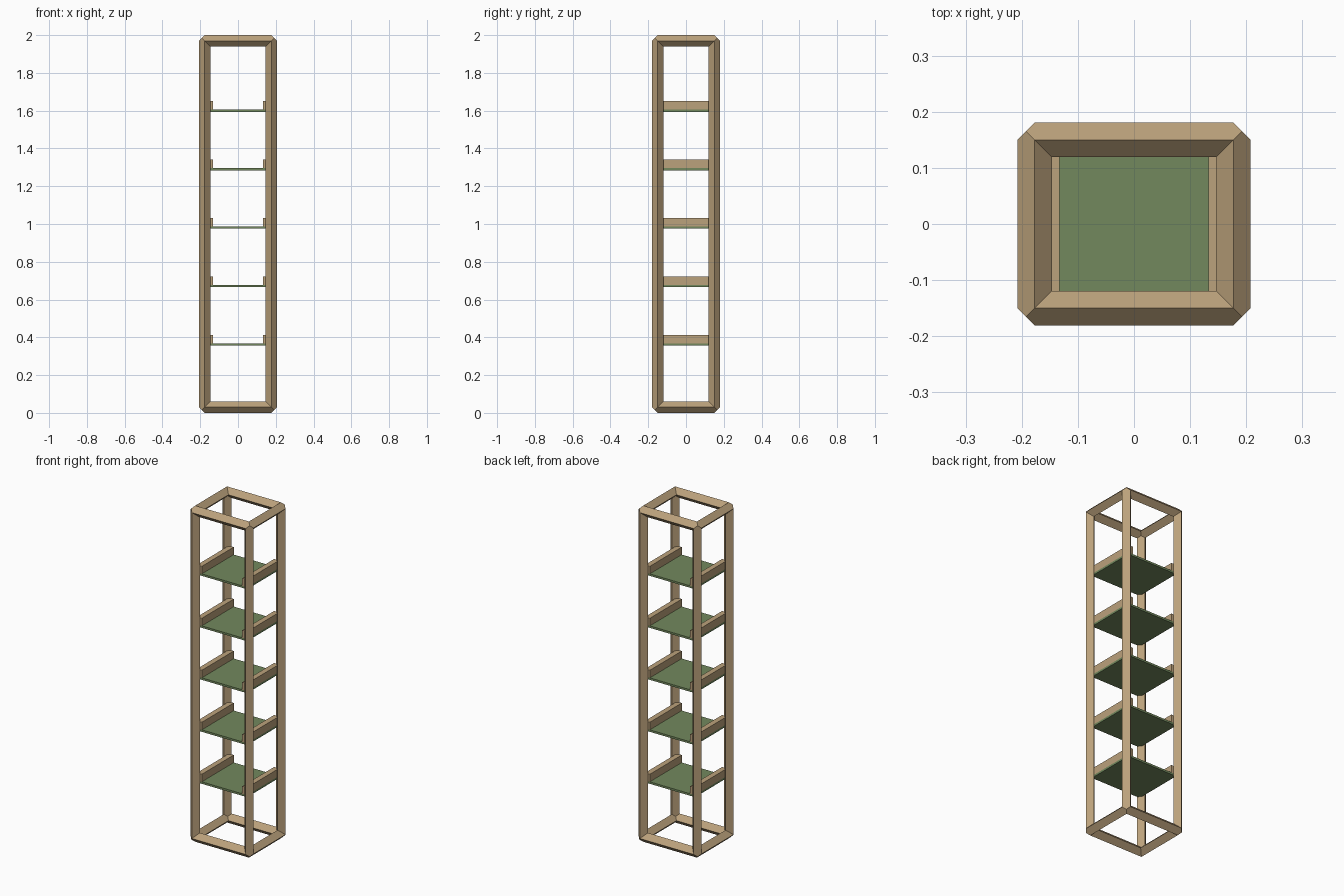
import bpy, bmesh
from mathutils import Vector

if "Cube" in bpy.data.objects:
    bpy.data.objects.remove(bpy.data.objects["Cube"])


def material(name, rgb):
    m = bpy.data.materials.new(name)
    m.diffuse_color = (*rgb, 1)
    m.use_nodes = True
    m.node_tree.nodes["Principled BSDF"].inputs["Base Color"].default_value = m.diffuse_color
    return m


wood = material("wood", (0.50, 0.36, 0.20))
green = material("green_panel", (0.17, 0.25, 0.11))

HALF = Vector((0.177, 0.15, 0.97))   # half size to the beam centre lines
MID_Z = 1.0
R = 0.0305                           # half diagonal of the diamond beams


def finish(bm, name, mat):
    bmesh.ops.remove_doubles(bm, verts=bm.verts, dist=1e-5)
    bmesh.ops.recalc_face_normals(bm, faces=bm.faces)
    me = bpy.data.meshes.new(name)
    bm.to_mesh(me)
    bm.free()
    me.materials.append(mat)
    ob = bpy.data.objects.new(name, me)
    bpy.context.collection.objects.link(ob)
    return ob


def box(name, lo, hi, mat):
    bm = bmesh.new()
    bmesh.ops.create_cube(bm, size=1)
    lo, hi = Vector(lo), Vector(hi)
    for v in bm.verts:
        v.co = (lo + hi) / 2 + v.co * (hi - lo)
    return finish(bm, name, mat)


# Frame: twelve diamond beams with mitred corners.
# Each face is half an outline of (along, across, across) offsets, mirrored to the other end.
FACES = [
    [(0, R, 0), (R / 2, R / 2, R / 2), (0, 0, R)],            # outer chamfer
    [(-R, -R, 0), (-R / 2, -R / 2, -R / 2), (-R, 0, -R)],     # inner chamfer
    [(0, R, 0), (-R, 0, -R)],                                 # side faces
    [(0, 0, R), (-R, -R, 0)],
]
bm = bmesh.new()
for axis in range(3):
    b, c = (axis + 1) % 3, (axis + 2) % 3
    for sb in (-1, 1):
        for sc in (-1, 1):
            for face in FACES:
                pts = [(1, p) for p in face] + [(-1, p) for p in reversed(face)]
                verts = []
                for end, p in pts:
                    co = Vector((0, 0, MID_Z))
                    co[axis] += end * (HALF[axis] + p[0])
                    co[b] += sb * (HALF[b] + p[1])
                    co[c] += sc * (HALF[c] + p[2])
                    verts.append(bm.verts.new(co))
                bm.faces.new(verts)
finish(bm, "frame", wood)

# Shelves with a rail along each side
for i in range(5):
    z = 0.356 + 0.3095 * i
    box(f"shelf_{i + 1}", (-0.165, -0.15, z), (0.165, 0.15, z + 0.012), green)
    for side, s in (("left", -1), ("right", 1)):
        x0, x1 = sorted((s * 0.133, s * 0.165))
        box(f"{side}_rail_{i + 1}", (x0, -0.15, z + 0.012), (x1, 0.15, z + 0.057), wood)
